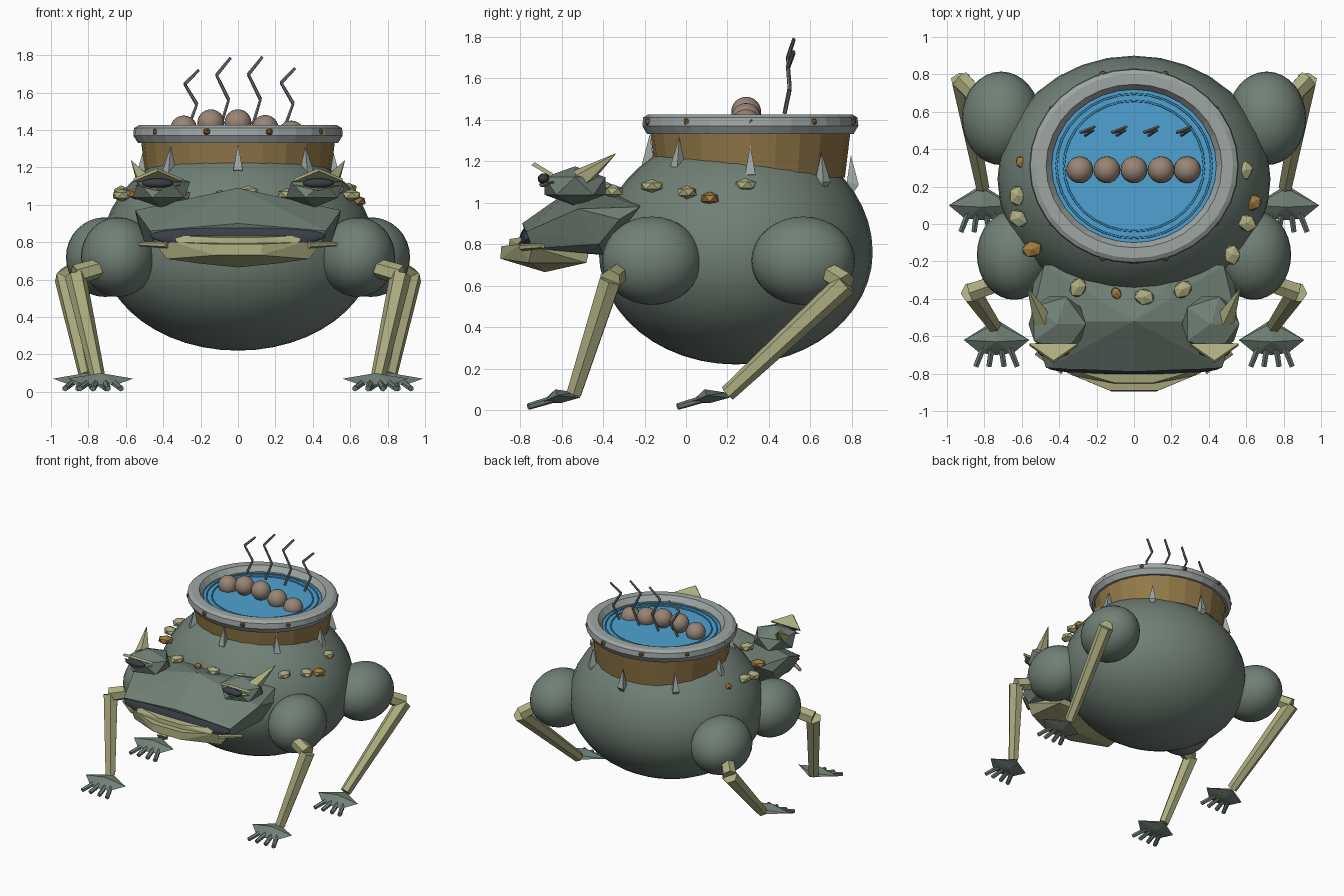
import bpy, bmesh, math
from mathutils import Vector

if "Cube" in bpy.data.objects:
    bpy.data.objects.remove(bpy.data.objects["Cube"])


def mat(name, r, g, b):
    m = bpy.data.materials.new(name)
    lin = lambda c: ((c / 255 + 0.055) / 1.055) ** 2.4
    m.diffuse_color = (lin(r), lin(g), lin(b), 1)
    m.use_nodes = True
    m.node_tree.nodes["Principled BSDF"].inputs["Base Color"].default_value = m.diffuse_color
    return m


SKIN = mat("grey green skin", 112, 128, 117)
BONE = mat("pale olive bone", 172, 172, 128)
BAND = mat("brown band", 146, 121, 72)
AMBER = mat("amber wart", 160, 124, 62)
METAL = mat("light metal", 158, 166, 164)
RIVET = mat("bronze rivet", 122, 98, 56)
DARK = mat("dark mouth", 56, 62, 70)
WATER = mat("blue broth", 78, 162, 210)
BALL = mat("meat brown", 152, 132, 117)
STEAM = mat("steam grey", 118, 124, 128)


def finish(bm, name, m, smooth=False):
    bmesh.ops.recalc_face_normals(bm, faces=bm.faces)
    me = bpy.data.meshes.new(name)
    bm.to_mesh(me)
    bm.free()
    me.materials.append(m)
    for p in me.polygons:
        p.use_smooth = smooth
    ob = bpy.data.objects.new(name, me)
    bpy.context.collection.objects.link(ob)
    return ob


def sphere(name, c, r, m, seg=32, rings=16, rot=0):
    bm = bmesh.new()
    bmesh.ops.create_uvsphere(bm, u_segments=seg, v_segments=rings, radius=1)
    for v in bm.verts:
        v.co = Vector((v.co.x * r[0], v.co.y * r[1], v.co.z * r[2]))
    ob = finish(bm, name, m, True)
    ob.location, ob.rotation_euler.x = c, rot
    return ob


def nugget(name, c, r, m, rz=0):
    bm = bmesh.new()
    bmesh.ops.create_icosphere(bm, subdivisions=1, radius=1)
    for v in bm.verts:
        v.co = Vector((v.co.x * r[0], v.co.y * r[1], v.co.z * r[2]))
    ob = finish(bm, name, m)
    ob.location, ob.rotation_euler.z = c, rz
    return ob


def hull(name, pts, m):
    bm = bmesh.new()
    for p in pts:
        bm.verts.new(p)
    res = bmesh.ops.convex_hull(bm, input=bm.verts)
    junk = [g for g in res["geom_interior"] if isinstance(g, bmesh.types.BMVert)]
    bmesh.ops.delete(bm, geom=junk, context='VERTS')
    return finish(bm, name, m)


def both(pts):
    return [(s * x, y, z) for x, y, z in pts for s in (1, -1)]


def tube(name, a, b, r1, r2, m, n=6):
    a, b = Vector(a), Vector(b)
    bm = bmesh.new()
    bmesh.ops.create_cone(bm, cap_ends=True, segments=n, radius1=r1, radius2=r2, depth=(b - a).length)
    q = (b - a).to_track_quat('Z', 'Y')
    for v in bm.verts:
        v.co = q @ v.co + (a + b) / 2
    return finish(bm, name, m)


POT_Y = 0.31


def lathe(name, prof, m, n=32, closed=False):
    """Spin a radius/height profile into the slightly oval pot."""
    bm = bmesh.new()
    rows = []
    for r, z in prof:
        rows.append([bm.verts.new((r * math.sin(math.tau * i / n),
                                   POT_Y + 0.93 * r * math.cos(math.tau * i / n), z)) for i in range(n)])
    pairs = list(zip(rows, rows[1:])) + ([(rows[-1], rows[0])] if closed else [])
    for a, b in pairs:
        for i in range(n):
            j = (i + 1) % n
            bm.faces.new((a[i], a[j], b[j], b[i]))
    if not closed:
        bm.faces.new(rows[0])
        bm.faces.new(rows[-1])
    return finish(bm, name, m)


# Body: round belly with fuller shoulders
body = sphere("body", (0, 0.24, 0.76), (0.73, 0.66, 0.54), SKIN, 32, 24)
for v in body.data.vertices:
    if v.co.z > 0:
        v.co.z *= 0.58 / 0.54

# Pot: band, rim, broth and ripples
lathe("pot_band", [(0.49, 1.12), (0.52, 1.35)], BAND, 24)
lathe("pot_rim", [(0.50, 1.33), (0.535, 1.33), (0.56, 1.37), (0.555, 1.41), (0.53, 1.425),
                  (0.47, 1.425), (0.44, 1.385), (0.44, 1.34)], METAL, 32, True)
lathe("broth", [(0.45, 1.345), (0.45, 1.375)], WATER)
for r in (0.375, 0.415):
    lathe("ripple", [(r - .006, 1.374), (r - .004, 1.382), (r + .004, 1.382), (r + .006, 1.374)], WATER, 32, True)

# Rivets around the rim
for i in range(10):
    a = math.radians(18 + 36 * i)
    nugget("rivet", (0.54 * math.sin(a), POT_Y + 0.515 * math.cos(a), 1.39), (.022, .022, .022), RIVET, a)

# Claw clasps gripping the band
for i in range(8):
    a = math.tau * i / 8
    d, t = Vector((math.sin(a), 0.95 * math.cos(a), 0)), Vector((math.cos(a), -math.sin(a), 0))
    o = Vector((0, POT_Y, -0.1 * 0.5 * math.cos(a)))
    at = lambda r, w, z: o + d * r + t * w + Vector((0, 0, z))
    hull("clasp", [at(.51, 0, 1.28), at(.55, .025, 1.135), at(.55, -.025, 1.135), at(.49, .02, 1.15),
                   at(.49, -.02, 1.15), at(.505, .01, 1.075), at(.505, -.01, 1.075)], METAL)

# Meatballs in a row
for x, z in ((-.29, 1.405), (-.145, 1.438), (0, 1.438), (.145, 1.408), (.285, 1.378)):
    sphere("meatball", (x, 0.29, z), (.072,) * 3, BALL, 20, 12)

# Zigzag steam wisps
for x, top in ((-.25, 1.72), (-.08, 1.785), (.09, 1.79), (.265, 1.73)):
    h = top - 1.43
    path = [(x - .01, .475, 1.43), (x + .03, .50, 1.43 + .37 * h),
            (x - .035, .49, 1.43 + .74 * h), (x + .04, .52, top)]
    for a, b in zip(path, path[1:]):
        tube("steam", a, b, .010, .008, STEAM, 6)

# Head: broad faceted wedge
hull("head", both([(.48, -.22, .98), (.54, -.32, .92), (.55, -.52, .97), (.47, -.77, .86), (.44, -.74, .78),
                   (.35, -.40, .75), (.5, -.42, .80), (.25, -.25, 1.01)])
     + [(0, -.52, 1.09), (0, -.79, .90), (0, -.74, .76)], SKIN)
sphere("mouth", (0, -.765, .835), (.47, .035, .072), DARK, 32, 12, -.4)

# Lower jaw, lip and mouth corners
hull("lower_jaw", both([(.44, -.74, .785), (.35, -.80, .80), (.13, -.89, .79), (.12, -.895, .73),
                        (.38, -.76, .71), (.34, -.48, .71), (.34, -.47, .755), (.2, -.70, .685)])
     + [(0, -.68, .665)], BONE)
hull("lower_lip", both([(.34, -.78, .835), (.33, -.81, .80), (.1, -.85, .825), (.1, -.855, .785),
                        (.25, -.77, .79)]), BONE)

for s in (1, -1):
    P = lambda x, y, z: (s * x, y, z)
    tube("mouth_corner", P(.38, -.79, .785), P(.525, -.69, .79), .018, .012, BONE)

    # Eyes, slit pupils, lids and brow horns
    nugget("eye_mound", P(.41, -.535, 1.08), (.172, .172, .095), SKIN)
    sphere("pupil", P(.43, -.685, 1.115), (.085, .03, .026), DARK, 16, 8)
    hull("upper_lid", [P(.56, -.65, 1.125), P(.56, -.64, 1.14), P(.30, -.65, 1.125), P(.30, -.64, 1.14),
                       P(.43, -.745, 1.18), P(.43, -.73, 1.195), P(.43, -.65, 1.145)], BONE)
    hull("lower_lid", [P(.56, -.64, 1.105), P(.30, -.64, 1.105), P(.43, -.71, 1.09),
                       P(.43, -.70, 1.075), P(.43, -.63, 1.08)], BONE)
    tube("brow_horn", P(.49, -.51, 1.11), P(.57, -.34, 1.235), .055, .002, BONE, 5)

    # Shoulders and haunches
    sphere("shoulder", P(.64, -.165, .72), (.20, .24, .213), SKIN)
    sphere("haunch", P(.71, .565, .72), (.21, .25, .213), SKIN)

    # Legs: hip, knee, ankle, then the foot centre
    for name, hip, knee, ankle, fx, fy in (
            ("front", (.68, -.30, .68), (.87, -.365, .625), (.75, -.54, .08), .735, -.62),
            ("back", (.82, .66, .68), (.925, .77, .61), (.81, .20, .08), .815, .10)):
        tube(name + "_thigh", P(*hip), P(*knee), .05, .055, BONE, 6)
        tube(name + "_shin", P(*knee), P(*ankle), .058, .04, BONE, 6)
        hull(name + "_foot", [P(fx, fy + .11, .06), P(fx, fy + .09, .085), P(fx - .175, fy, .07),
                              P(fx + .175, fy, .07), P(fx, fy - .01, .10), P(fx - .09, fy - .07, .04),
                              P(fx + .09, fy - .07, .04), P(fx, fy - .08, .035), P(fx, fy + .02, .035)], SKIN)
        for dx in (-.11, -.04, .04, .11):
            tube(name + "_toe", P(fx + dx * .6, fy - .03, .05), P(fx + dx, fy - .14, .017), .018, .016, SKIN, 6)

# Warts in an arc over the shoulders
for i, (x, y, z, m) in enumerate((
        (-.625, .15, 1.07, BONE), (-.62, .03, 1.05, BONE), (-.545, -.135, 1.06, AMBER), (-.30, -.34, 1.05, BONE),
        (-.095, -.37, 1.06, AMBER), (.055, -.39, 1.07, BONE), (.26, -.35, 1.055, BONE), (.525, -.165, 1.08, BONE),
        (.605, .005, 1.05, BONE), (.63, .115, 1.02, AMBER), (.59, .285, 1.085, BONE), (-.605, .33, 1.07, AMBER))):
    k = .6 if i in (4, 11) else 1
    nugget("wart", (x, y, z), (.048 * k, .06 * k, .033 * k), m, i * .9)
